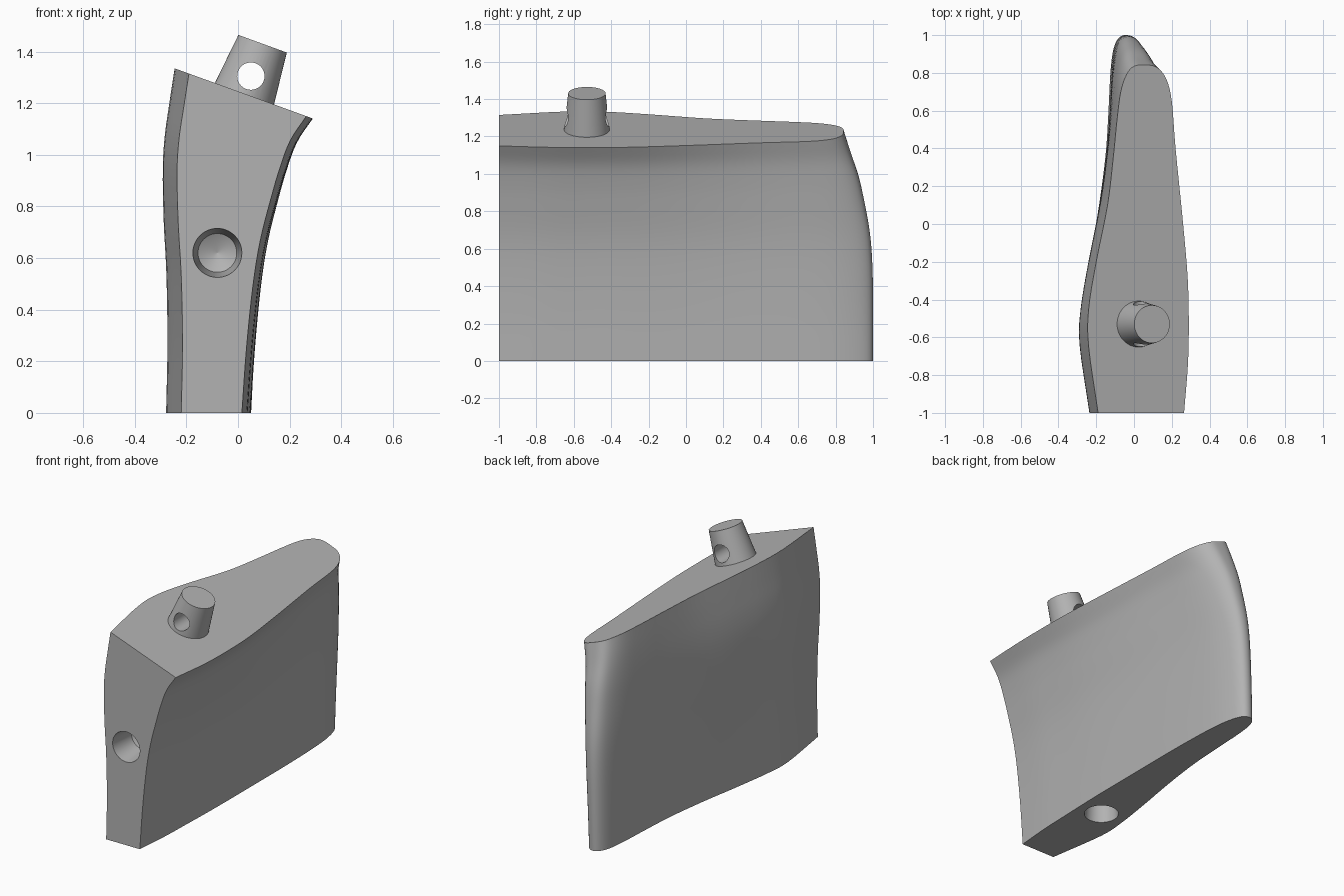
import bpy, bmesh, math
from mathutils import Vector

cube = bpy.data.objects.get("Cube")
if cube:
    bpy.data.objects.remove(cube, do_unlink=True)

grey = bpy.data.materials.new("plain grey")
grey.use_nodes = True
colour = (.45, .45, .45, 1)
grey.diffuse_color = colour
grey.node_tree.nodes["Principled BSDF"].inputs["Base Color"].default_value = colour


def smooth_points(points, steps):
    """Catmull-Rom resampling of an open list of vectors."""
    result = []
    last = len(points) - 1
    for i in range(last):
        b, c = points[i], points[i + 1]
        a = points[i - 1] if i > 0 else b * 2 - c
        d = points[i + 2] if i + 2 <= last else c * 2 - b
        for k in range(steps):
            t = k / steps
            result.append(b + (c - a) * t / 2
                          + (a * 2 - b * 5 + c * 4 - d) * t * t / 2
                          + (b * 3 - a - c * 3 + d) * t ** 3 / 2)
    result.append(points[last])
    return result


def loft(name, rings):
    """Closed solid skinned through rings that have equal point counts."""
    bm = bmesh.new()
    rows = [[bm.verts.new(p) for p in ring] for ring in rings]
    count = len(rows[0])
    for low, high in zip(rows, rows[1:]):
        for i in range(count):
            j = (i + 1) % count
            bm.faces.new((low[i], low[j], high[j], high[i]))
    bm.faces.new(rows[0][::-1])
    bm.faces.new(rows[-1])
    bmesh.ops.recalc_face_normals(bm, faces=bm.faces)
    mesh = bpy.data.meshes.new(name)
    bm.to_mesh(mesh)
    bm.free()
    mesh.materials.append(grey)
    obj = bpy.data.objects.new(name, mesh)
    bpy.context.collection.objects.link(obj)
    return obj


def turned(name, base, axis, profile, sides=48):
    """Round solid with (distance, radius) steps along an axis."""
    base, axis = Vector(base), Vector(axis).normalized()
    across = axis.orthogonal().normalized()
    other = axis.cross(across)
    angles = [math.tau * i / sides for i in range(sides)]
    return loft(name, [[base + axis * d + (across * math.cos(a) + other * math.sin(a)) * r
                        for a in angles] for d, r in profile])


def activate(obj):
    bpy.ops.object.select_all(action="DESELECT")
    obj.select_set(True)
    bpy.context.view_layer.objects.active = obj


def cut(obj, cutter):
    """Subtract the cutter from the object, then remove the cutter."""
    cutter.hide_render = True
    modifier = obj.modifiers.new("cut", "BOOLEAN")
    modifier.operation = "DIFFERENCE"
    modifier.solver = "EXACT"
    modifier.object = cutter
    activate(obj)
    bpy.ops.object.modifier_apply(modifier=modifier.name)
    bpy.data.objects.remove(cutter, do_unlink=True)


def top_height(x):
    return 1.246 - .363 * x


# Body outline: bottom x, bottom y, top x, top y, from one front corner to the other
outline = [
    (-.22, -1, -.19, -1), (-.275, -.63, -.24, -.65), (-.27, -.45, -.24, -.45),
    (-.235, -.2, -.2, -.2), (-.185, .1, -.14, .1), (-.15, .37, -.11, .35),
    (-.135, .6, -.09, .55), (-.125, .8, -.07, .7), (-.11, .92, -.04, .79),
    (-.085, .98, 0, .835), (-.05, 1, .06, .842), (-.01, .98, .12, .83),
    (.02, .9, .17, .77), (.04, .75, .2, .65), (.05, .45, .22, .4),
    (.05, .05, .26, 0), (.048, -.3, .285, -.3), (.04, -.58, .29, -.55),
    (.033, -.78, .285, -.75), (.015, -1, .265, -1)]
# Height share, sideways lean, left-hand bulge, back taper
levels = [
    (0, 0, 0, 0), (.2, .07, .003, 0), (.4, .17, -.005, .02), (.55, .285, -.02, .11),
    (.7, .46, -.03, .32), (.8, .59, -.026, .5), (.9, .75, -.012, .76), (1, 1, 0, 1)]

outline = smooth_points([Vector(p) for p in outline], 4)
levels = smooth_points([Vector(p) for p in levels], 4)
tip = max(range(len(outline)), key=lambda i: outline[i][1])
rings = []
for share, lean, bulge, taper in levels:
    ring = []
    for i, (bx, by, tx, ty) in enumerate(outline):
        x = bx + (tx - bx) * lean
        y = by + (ty - by) * taper
        if i <= tip:
            x += bulge * min(1, max(0, (1 - by) / 1.65))
        ring.append((x, y, share * top_height(x)))
    rings.append(ring)
body = loft("body", rings)

# Round sockets in the front and the underside
cut(body, turned("front_socket_cutter", (-.08, -1, .62), (0, 1, 0),
                 [(-.05, .1), (0, .095), (.16, .075), (.2, .001)]))
cut(body, turned("bottom_socket_cutter", (-.11, -.43, 0), (0, 0, 1),
                 [(-.05, .105), (0, .1), (.24, .085), (.28, .001)]))

# Tapered peg standing square on the sloping top, with a cross hole
peg_x, peg_y = .025, -.53
peg = turned("top_peg", (peg_x, peg_y, top_height(peg_x)), (.342, 0, .94),
             [(-.02, .124), (.206, .1)])
cut(peg, turned("peg_hole_cutter", (.05, peg_y - .3, 1.305), (0, 1, 0),
                [(0, .053), (.6, .053)]))

for part in (body, peg):
    activate(part)
    bpy.ops.object.shade_smooth_by_angle(angle=math.radians(30))
